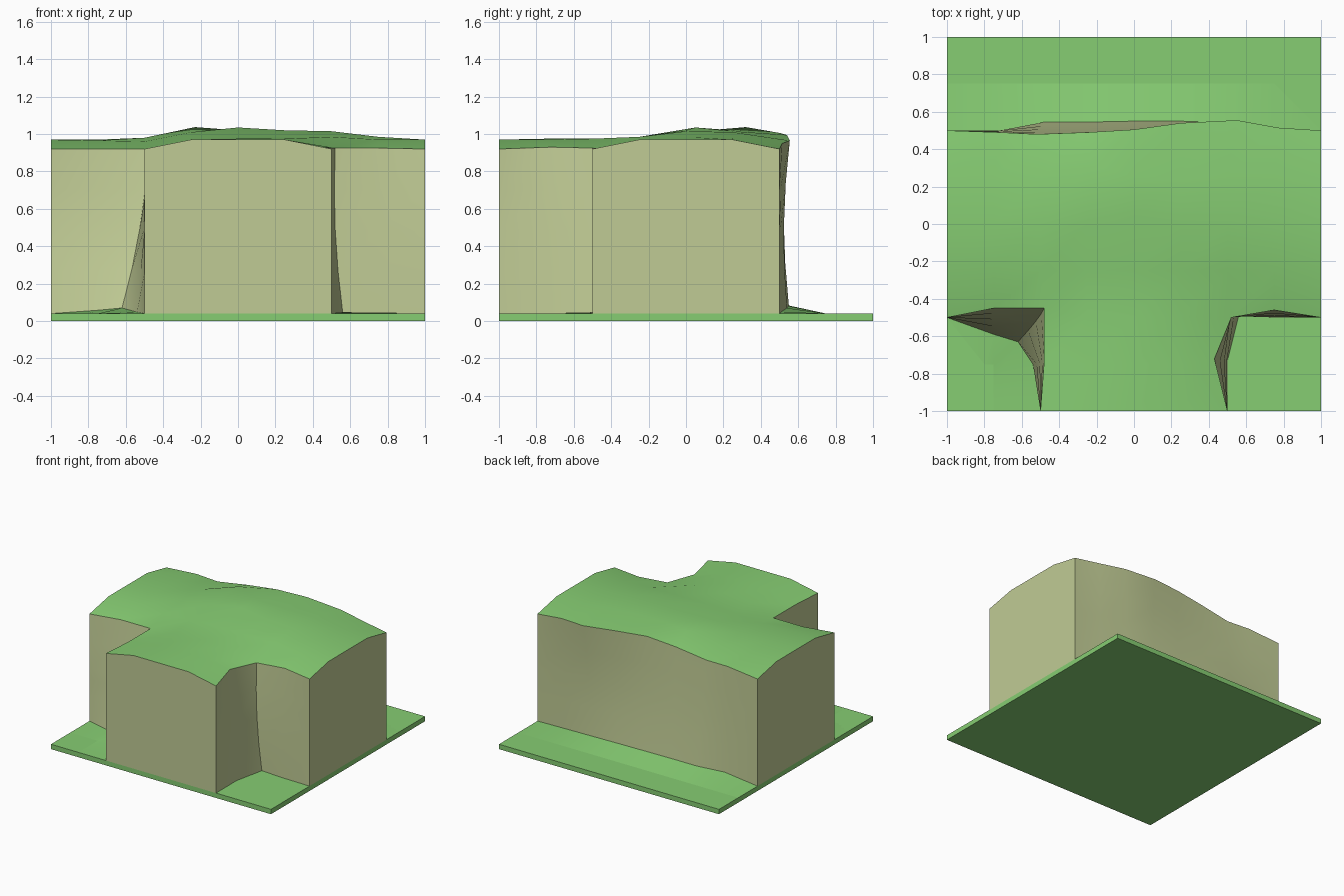
import bpy, bmesh, math

if "Cube" in bpy.data.objects:
    bpy.data.objects.remove(bpy.data.objects["Cube"])

FLOOR = 0.04

def material(name, rgb):
    m = bpy.data.materials.new(name)
    m.diffuse_color = (*rgb, 1)
    m.use_nodes = True
    m.node_tree.nodes["Principled BSDF"].inputs["Base Color"].default_value = m.diffuse_color
    return m

grass = material("grass", (0.24, 0.61, 0.17))
rock = material("rock", (0.53, 0.60, 0.30))

def make(name, faces, mat):
    """Build an object from faces given as lists of points, welded and smoothed."""
    bm = bmesh.new()
    for f in faces:
        bm.faces.new([bm.verts.new(p) for p in f])
    bmesh.ops.remove_doubles(bm, verts=bm.verts, dist=1e-4)
    me = bpy.data.meshes.new(name)
    bm.to_mesh(me)
    bm.free()
    me.materials.append(mat)
    ob = bpy.data.objects.new(name, me)
    bpy.context.collection.objects.link(ob)
    bpy.ops.object.select_all(action='DESELECT')
    bpy.context.view_layer.objects.active = ob
    ob.select_set(True)
    bpy.ops.object.shade_smooth_by_angle(angle=math.radians(35))
    return ob

# Plateau heights on a quarter-unit grid: row y -> (first x, heights)
rows = {
    0.50: (-1, [.92, .945, .94, .98, 1.005, .995, .965, .95, .92]),
    0.25: (-1, [.97, .965, .97, 1.037, 1.02, 1.015, 1.01, .98, .97]),
    0.00: (-1, [.97, .97, .98, 1.01, 1.035, 1.02, 1.015, .985, .97]),
    -0.25: (-1, [.97, .965, .96, .975, .985, .985, .985, .97, .97]),
    -0.50: (-1, [.92, .92, .92, .965, .975, .975, .925, .925, .92]),
    -0.75: (-.5, [.92, .97, .975, .97, .93]),
    -1.00: (-.5, [.92, .97, .97, .97, .92]),
}
height = {(x0 + i * .25, y): h for y, (x0, hs) in rows.items() for i, h in enumerate(hs)}

# Irregular rim: node -> top xy
rim = {
    (.5, -.75): (.43, -.72), (.5, -.5): (.52, -.5), (.75, -.5): (.75, -.46),
    (-.75, -.5): (-.75, -.45), (-.5, -.5): (-.48, -.45), (-.5, -.75): (-.48, -.73),
    (-.75, .5): (-.72, .49), (-.5, .5): (-.52, .48), (-.25, .5): (-.25, .49),
    (0, .5): (0, .505), (.25, .5): (.25, .54), (.5, .5): (.55, .555), (.75, .5): (.77, .515),
    (-.25, .25): (-.23, .32), (0, 0): (0, .05),
}
# Irregular foot: node -> bottom xyz
foot = {
    (.5, -.75): (.5, -.73, .04), (.5, -.5): (.56, -.49, .045), (.75, -.5): (.75, -.5, .043),
    (-.75, -.5): (-.75, -.59, .058), (-.5, -.5): (-.62, -.63, .07), (-.5, -.75): (-.54, -.75, .048),
    (-.75, .5): (-.7, .5, .075), (-.5, .5): (-.48, .545, .083), (-.25, .5): (-.25, .545, .083),
    (0, .5): (0, .55, .083), (.25, .5): (.25, .55, .08), (.5, .5): (.53, .54, .07),
    (.75, .5): (.75, .51, .05),
}

def top(n):
    return (*rim.get(n, n), height[n])

def bottom(n):
    return foot.get(n, (*n, FLOOR))

# Ground slab
bpy.ops.mesh.primitive_cube_add(size=1, location=(0, 0, FLOOR / 2))
slab = bpy.context.object
slab.name = "ground_slab"
slab.scale = (2, 2, FLOOR)
slab.data.materials.append(grass)

# Plateau top
cells = []
for (x, y) in height:
    quad = [(x, y), (x + .25, y), (x + .25, y + .25), (x, y + .25)]
    if all(n in height for n in quad):
        cells.append([top(n) for n in quad])
make("plateau_top", cells, grass)

# Cliff walls: follow the T outline, easing from foot to rim
corners = [(-.5, -1), (.5, -1), (.5, -.5), (1, -.5), (1, .5), (-1, .5), (-1, -.5), (-.5, -.5)]
outline = []
for a, b in zip(corners, corners[1:] + corners[:1]):
    k = round(math.dist(a, b) / .25)
    outline += [(a[0] + (b[0] - a[0]) * i / k, a[1] + (b[1] - a[1]) * i / k) for i in range(k)]

def wall_point(n, t):
    p, q = bottom(n), top(n)
    xy = [n[i] + (p[i] - n[i]) * (1 - t) ** 2 + (q[i] - n[i]) * t ** 2 for i in (0, 1)]
    return (*xy, p[2] + (q[2] - p[2]) * t)

walls = []
for a, b in zip(outline, outline[1:] + outline[:1]):
    for s in range(4):
        t, u = s / 4, (s + 1) / 4
        walls.append([wall_point(a, t), wall_point(b, t), wall_point(b, u), wall_point(a, u)])
make("cliff_walls", walls, rock)

# Raised ground at the foot of the cliff
def rise(name, nodes, outer):
    make(name, [[bottom(nodes[i]), (*outer[i], FLOOR), (*outer[i + 1], FLOOR), bottom(nodes[i + 1])]
                for i in range(len(nodes) - 1)], grass)

back = [(1 - i * .25, .5) for i in range(9)]
rise("back_ground_rise", back, [(x, .75) for x, _ in back])
rise("corner_ground_rise",
     [(-1, -.5), (-.75, -.5), (-.5, -.5), (-.5, -.75), (-.5, -1)],
     [(-1, -.75), (-.8, -.75), (-.75, -.75), (-.75, -.85), (-.75, -1)])
